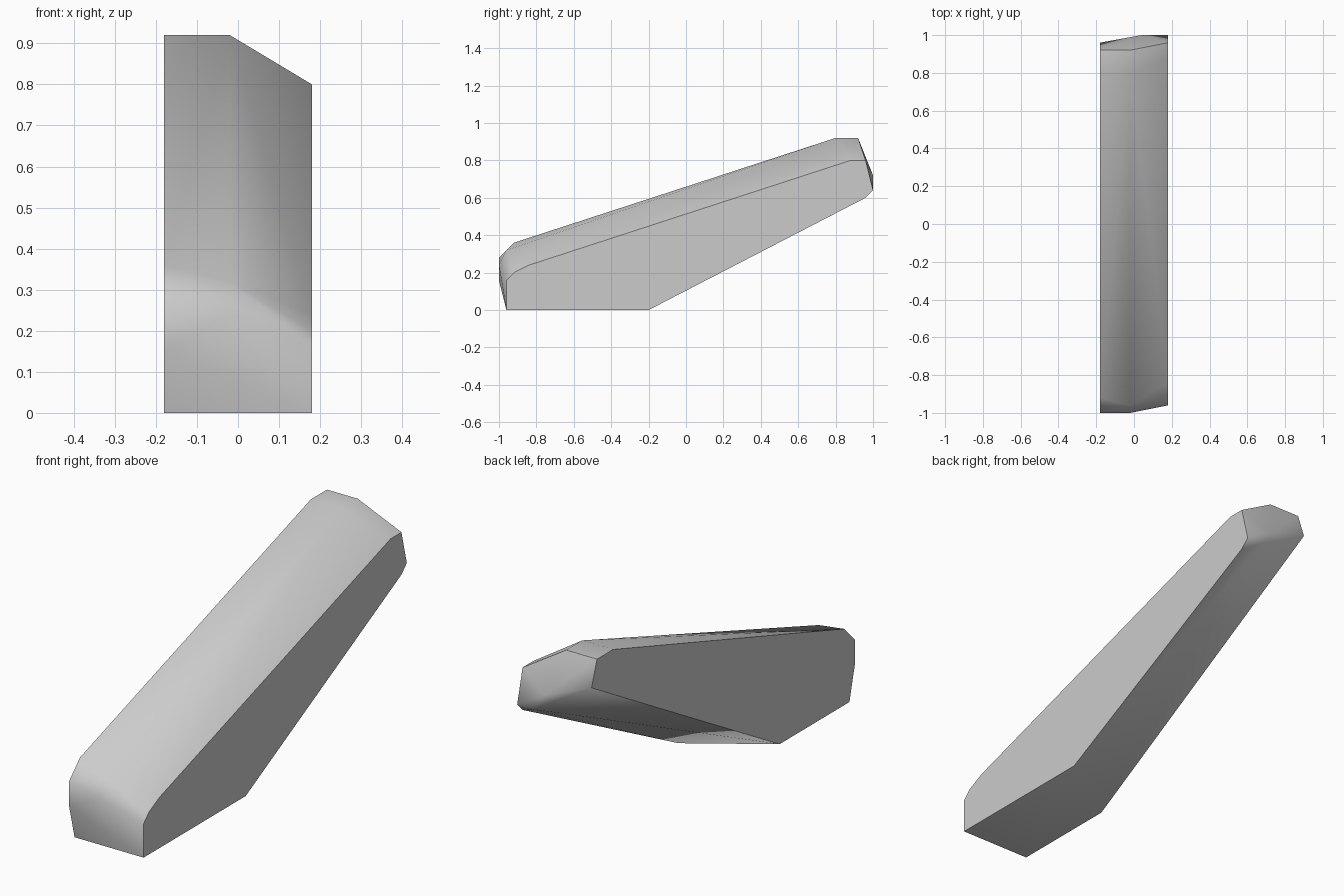
import bpy
import bmesh
import math

# Remove the default cube only
default_cube = bpy.data.objects.get("Cube")
if default_cube:
    bpy.data.objects.remove(default_cube, do_unlink=True)


def make_material(name, colour):
    material = bpy.data.materials.new(name)
    material.use_nodes = True
    material.diffuse_color = colour
    shader = material.node_tree.nodes["Principled BSDF"]
    shader.inputs["Base Color"].default_value = colour
    shader.inputs["Roughness"].default_value = 0.8
    return material


def hull_from_sections(name, sections, material):
    """Wrap a convex skin around (y, z) profiles placed along x."""
    bm = bmesh.new()
    for x, profile in sections:
        for y, z in profile:
            bm.verts.new((x, y, z))
    result = bmesh.ops.convex_hull(bm, input=bm.verts)
    loose = [v for v in bm.verts if not v.link_faces]
    bmesh.ops.delete(bm, geom=loose, context="VERTS")

    # Merge the triangles of flat areas into single faces
    bmesh.ops.dissolve_limit(bm, angle_limit=math.radians(1),
                             verts=bm.verts, edges=bm.edges)
    bmesh.ops.recalc_face_normals(bm, faces=bm.faces)

    mesh = bpy.data.meshes.new(name)
    bm.to_mesh(mesh)
    bm.free()
    mesh.materials.append(material)
    obj = bpy.data.objects.new(name, mesh)
    bpy.context.collection.objects.link(obj)
    return obj


half_width = 0.18

# Tall side
tall_profile = [(-0.96, 0), (-1, 0.16), (-1, 0.28), (-0.92, 0.36),
                (0.8, 0.92), (0.92, 0.92), (0.96, 0.8), (-0.44, 0)]

# Ridge where the top begins to slope down
ridge_profile = [(-1, 0.24), (-0.96, 0.32), (0.8, 0.92), (0.92, 0.92)]

# Low side
low_profile = [(-0.96, 0), (-0.96, 0.16), (-0.92, 0.2), (-0.84, 0.24),
               (0.88, 0.8), (0.96, 0.8), (1, 0.64), (0.96, 0.6), (-0.2, 0)]

sections = [
    (-half_width, tall_profile),
    (-0.02, ridge_profile),
    (0.04, [(1, 0.72)]),   # bulge of the rear end
    (0.1, [(1, 0.64)]),    # lower lip of the rear end
    (half_width, low_profile),
]

grey = make_material("plain grey", (0.6, 0.6, 0.6, 1))
ramp = hull_from_sections("sloped_rail", sections, grey)

# Soft shading on the gentle bends, crisp outer edges
bpy.ops.object.select_all(action="DESELECT")
ramp.select_set(True)
bpy.context.view_layer.objects.active = ramp
bpy.ops.object.shade_smooth_by_angle(angle=math.radians(50))
